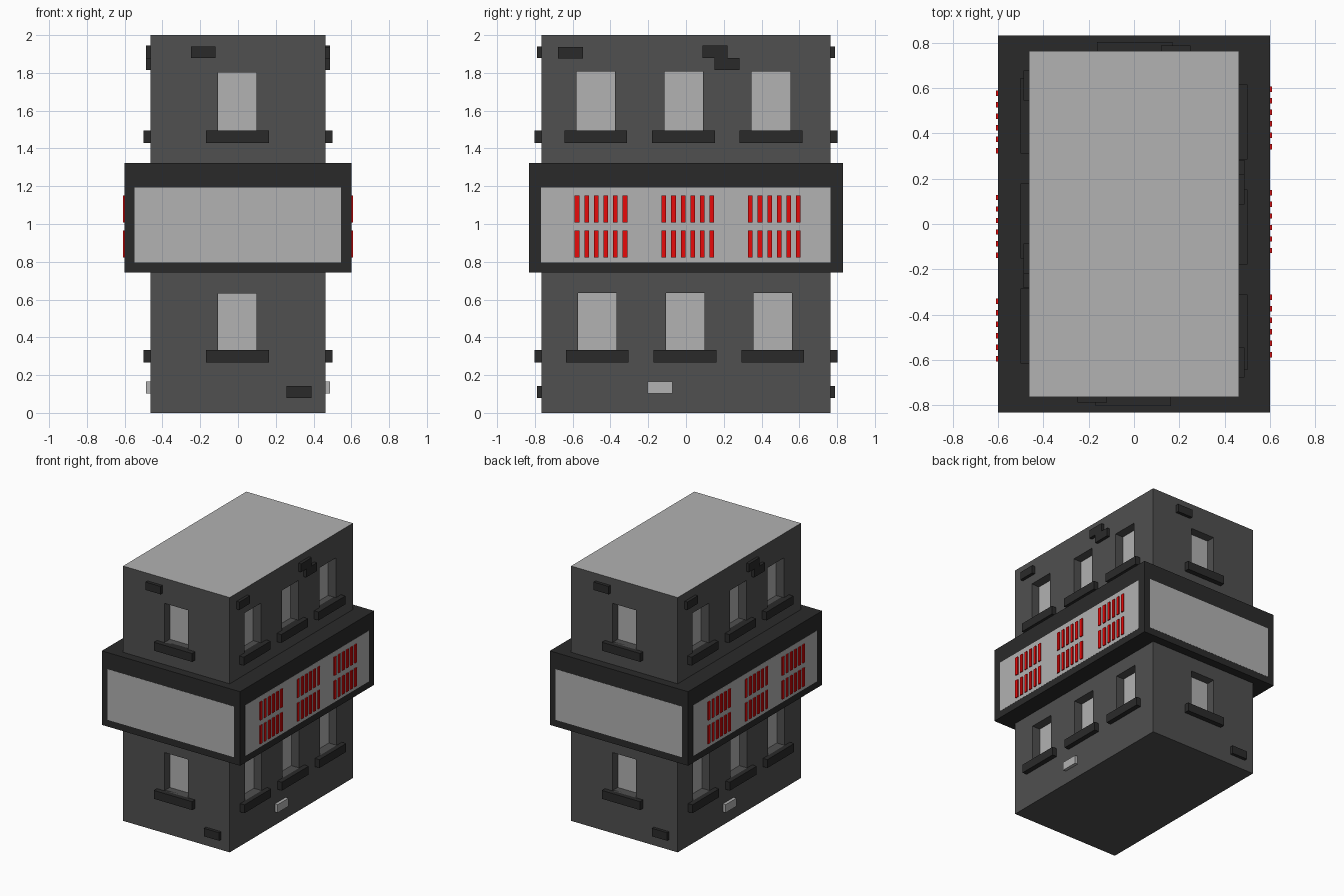
import bpy, bmesh
from math import radians
from mathutils import Matrix, Vector

if "Cube" in bpy.data.objects:
    bpy.data.objects.remove(bpy.data.objects["Cube"])


def material(name, r, g, b):
    m = bpy.data.materials.new(name)
    m.diffuse_color = (r, g, b, 1)
    m.use_nodes = True
    m.node_tree.nodes["Principled BSDF"].inputs["Base Color"].default_value = m.diffuse_color
    return m


WALL = material("wall_grey", 0.08, 0.08, 0.08)
TRIM = material("trim_dark", 0.023, 0.023, 0.023)
LIGHT = material("light_grey", 0.445, 0.445, 0.445)
RED = material("red", 0.8, 0.003, 0.003)


def boxes(name, spans, mat=None, angle=0):
    """One object from boxes (x0, x1, y0, y1, z0, z1), turned about z."""
    bm = bmesh.new()
    turn = Matrix.Rotation(radians(angle), 4, 'Z')
    for x0, x1, y0, y1, z0, z1 in spans:
        centre = Vector((x0 + x1, y0 + y1, z0 + z1)) / 2
        scale = Matrix.Diagonal((x1 - x0, y1 - y0, z1 - z0, 1))
        bmesh.ops.create_cube(bm, size=1, matrix=turn @ Matrix.Translation(centre) @ scale)
    me = bpy.data.meshes.new(name)
    bm.to_mesh(me)
    bm.free()
    if mat:
        me.materials.append(mat)
    ob = bpy.data.objects.new(name, me)
    bpy.context.collection.objects.link(ob)
    return ob


def on_wall(rects, near, far):
    """Rectangles (u0, u1, z0, z1) on a wall become boxes between two distances."""
    return [(u0, u1, -far, -near, z0, z1) for u0, u1, z0, z1 in rects]


HX, HY = 0.463, 0.764      # tower half sizes
BX, BY = 0.60, 0.831       # band half sizes
RECESS = 0.07

# Tower with a light roof
tower = boxes("tower", [(-HX, HX, -HY, HY, 0, 2)], WALL)
tower.data.materials.append(LIGHT)
for f in tower.data.polygons:
    if f.normal.z > 0.5:
        f.material_index = 1

# Projecting middle storey
boxes("middle_band", [(-BX, BX, -BY, BY, 0.742, 1.323)], TRIM)

# Layouts: window centres per floor as (centres, window bottom, window top)
short_wall = dict(
    floors=[([-0.003], 0.332, 0.632), ([-0.003], 1.495, 1.803)],
    bricks=[(-0.25, -0.12, 1.878, 1.94), (0.256, 0.388, 0.08, 0.143)],
    pale=[], panel=(-0.549, 0.546, 0.795, 1.193), bars=[],
    wall=HY, band=BY)
long_wall = dict(
    floors=[([-0.47, -0.005, 0.46], 0.334, 0.636), ([-0.478, -0.013, 0.45], 1.496, 1.808)],
    bricks=[(-0.678, -0.546, 1.876, 1.938), (0.087, 0.219, 1.88, 1.945),
            (0.151, 0.283, 1.815, 1.88)],
    pale=[(-0.203, -0.071, 0.103, 0.167)],
    panel=(-0.768, 0.765, 0.795, 1.193), bars=[-0.45, 0.01, 0.468],
    wall=HX, band=BX)

holes = []
for side, angle, w in (("front", 0, short_wall), ("right", 90, long_wall),
                       ("back", 180, short_wall), ("left", 270, long_wall)):
    d, b = w["wall"], w["band"]
    windows = [(c - 0.102, c + 0.102, z0, z1) for cs, z0, z1 in w["floors"] for c in cs]
    sills = [(c - 0.166, c + 0.166, z0 - 0.066, z0) for cs, z0, z1 in w["floors"] for c in cs]

    # Recessed windows: cutter plus pane at the back
    cutter = boxes(side + "_window_cutter", on_wall(windows, d - RECESS, d + 0.1), None, angle)
    cutter.hide_render = True
    cutter.hide_viewport = True
    cut = tower.modifiers.new(side + "_windows", 'BOOLEAN')
    cut.operation, cut.solver, cut.object = 'DIFFERENCE', 'EXACT', cutter
    boxes(side + "_window_panes", on_wall(windows, d - RECESS - 0.01, d - RECESS + 0.002), LIGHT, angle)

    # Sills and raised bricks
    boxes(side + "_window_sills", on_wall(sills, d - 0.02, d + 0.038), TRIM, angle)
    boxes(side + "_raised_bricks", on_wall(w["bricks"], d - 0.02, d + 0.024), TRIM, angle)
    if w["pale"]:
        boxes(side + "_pale_brick", on_wall(w["pale"], d - 0.02, d + 0.024), LIGHT, angle)

    # Band panel and its red bars
    boxes(side + "_band_panel", on_wall([w["panel"]], b - 0.01, b + 0.001), LIGHT, angle)
    bars = [(c + (i - 2.5) * 0.0508 - 0.012, c + (i - 2.5) * 0.0508 + 0.012, z0, z0 + 0.143)
            for c in w["bars"] for z0 in (0.822, 1.008) for i in range(6)]
    if bars:
        boxes(side + "_red_bars", on_wall(bars, b - 0.01, b + 0.009), RED, angle)
